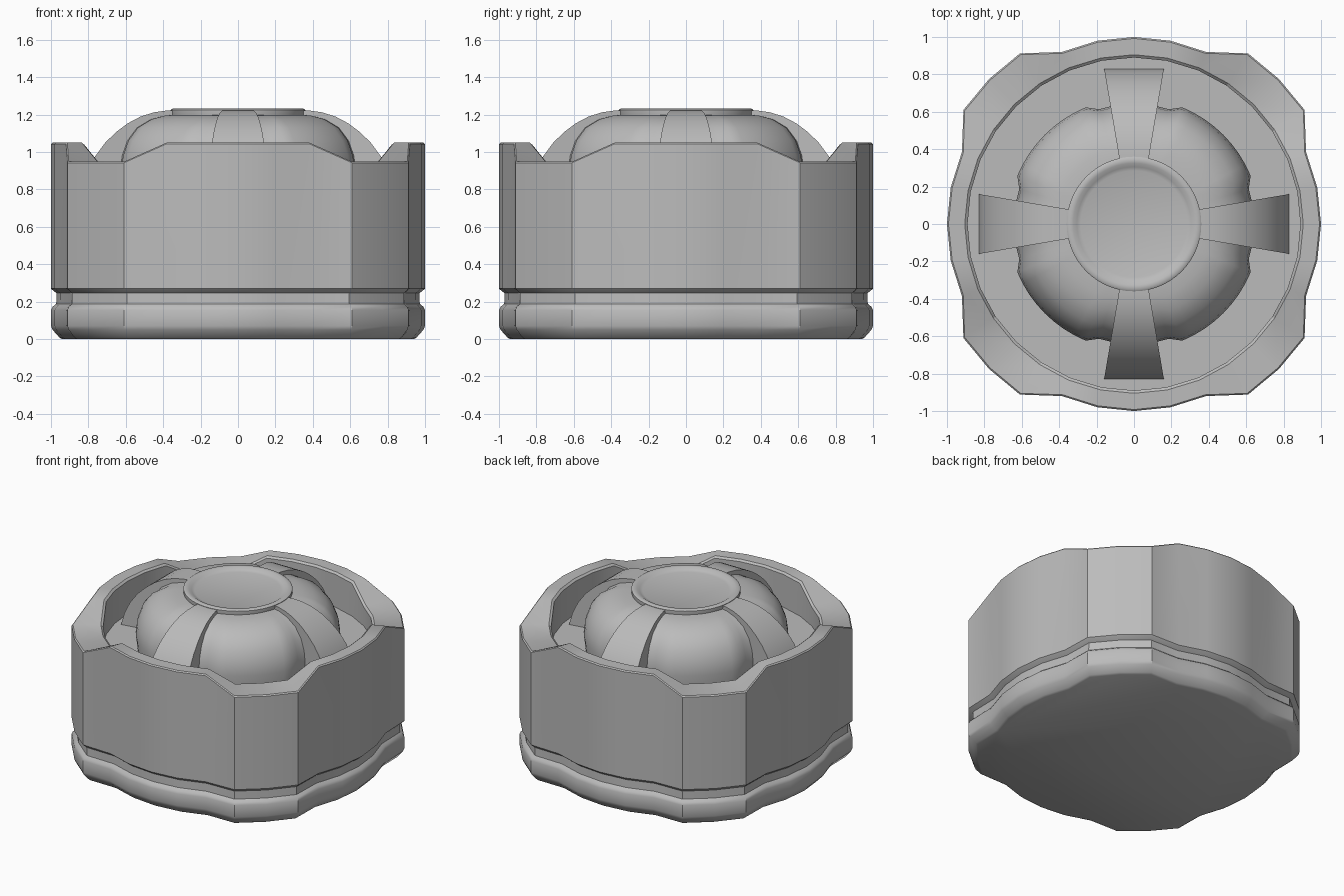
import bpy, bmesh, math

if "Cube" in bpy.data.objects:
    bpy.data.objects.remove(bpy.data.objects["Cube"])

grey = bpy.data.materials.new("plain grey")
grey.diffuse_color = (0.5, 0.5, 0.5, 1)
grey.use_nodes = True
grey.node_tree.nodes["Principled BSDF"].inputs["Base Color"].default_value = grey.diffuse_color


def finish(bm, name, angle=30):
    bmesh.ops.remove_doubles(bm, verts=bm.verts, dist=1e-5)
    bmesh.ops.recalc_face_normals(bm, faces=bm.faces)
    me = bpy.data.meshes.new(name)
    bm.to_mesh(me)
    bm.free()
    ob = bpy.data.objects.new(name, me)
    bpy.context.collection.objects.link(ob)
    me.materials.append(grey)
    bpy.ops.object.select_all(action='DESELECT')
    ob.select_set(True)
    bpy.context.view_layer.objects.active = ob
    bpy.ops.object.shade_smooth_by_angle(angle=math.radians(angle))
    return ob


def loft(rings, name, angle=30):
    """Skin a list of equal closed rings and cap both ends."""
    bm = bmesh.new()
    vs = [[bm.verts.new(p) for p in r] for r in rings]
    n = len(vs[0])
    for a, b in zip(vs, vs[1:]):
        for i in range(n):
            j = (i + 1) % n
            bm.faces.new((a[i], a[j], b[j], b[i]))
    bm.faces.new(vs[0])
    bm.faces.new(vs[-1])
    return finish(bm, name, angle)


# Wavy outline: one quadrant (x, y, rim height), turned four times
quad = [(1.0, 0.0, 1.05), (0.98, 0.195, 1.05), (0.92, 0.385, 1.05), (0.912, 0.61, 0.95),
        (0.775, 0.775, 0.95), (0.61, 0.912, 0.95), (0.385, 0.92, 1.05), (0.195, 0.98, 1.05)]
outline = []
for k in range(4):
    for x, y, z in quad:
        for _ in range(k):
            x, y = -y, x
        outline.append((x, y, z))


def outer(inset, z=None, drop=0):
    out = []
    for x, y, h in outline:
        f = 1 - inset / math.hypot(x, y)
        out.append((x * f, y * f, h - drop if z is None else z))
    return out


def inner(r, z=None, drop=0):
    out = []
    for x, y, h in outline:
        f = r / math.hypot(x, y)
        out.append((x * f, y * f, h - drop if z is None else z))
    return out


# Housing with chamfered foot, groove, notched rim and sunken floor
FLOOR = 0.80
rings = [outer(i, z) for i, z in [(0.06, 0), (0.045, 0.008), (0.008, 0.05), (0, 0.07),
                                  (0, 0.155), (0.008, 0.172), (0.028, 0.188),
                                  (0.03, 0.245), (0.008, 0.262), (0, 0.27)]]
rings += [outer(0, drop=0.008), outer(0.008), inner(0.905), inner(0.89, drop=0.012),
          inner(0.89, FLOOR)]
loft(rings, "housing")

# Dome, drawn in slightly beside each rib
N = 64
dome = []
for r, z in [(0.66, FLOOR - 0.02), (0.675, 0.90), (0.665, 0.98), (0.635, 1.06),
             (0.58, 1.13), (0.50, 1.175), (0.42, 1.195), (0.33, 1.20)]:
    ring = []
    for i in range(N):
        a = 2 * math.pi * i / N
        off = abs((a + math.pi / 4) % (math.pi / 2) - math.pi / 4)
        s = r * (0.95 if off < math.radians(18) else 1)
        ring.append((s * math.cos(a), s * math.sin(a), z))
    dome.append(ring)
loft(dome, "dome", 35)

# Round cap with a shallow dished top
cap = [(0.35, 1.15), (0.36, 1.205), (0.36, 1.225), (0.35, 1.232), (0.325, 1.23),
       (0.305, 1.217), (0.285, 1.21)]
loft([[(r * math.cos(2 * math.pi * i / N), r * math.sin(2 * math.pi * i / N), z)
       for i in range(N)] for r, z in cap], "cap", 50)

# Four widening ribs arching from the cap to the floor
path = [(0.32, 1.222), (0.38, 1.222), (0.45, 1.212), (0.52, 1.19), (0.59, 1.153),
        (0.65, 1.108), (0.71, 1.05), (0.765, 0.975), (0.805, 0.89), (0.83, FLOOR)]
for k, label in enumerate(("right", "back", "left", "front")):
    c, s = [(1, 0), (0, 1), (-1, 0), (0, -1)][k]
    secs = []
    for r, z in path:
        w = 0.08 + (r - 0.36) * 0.17
        sec = [(r, -w, FLOOR - 0.02), (r, -w, z), (r, w, z), (r, w, FLOOR - 0.02)]
        secs.append([(x * c - y * s, x * s + y * c, zz) for x, y, zz in sec])
    loft(secs, "rib_" + label)
